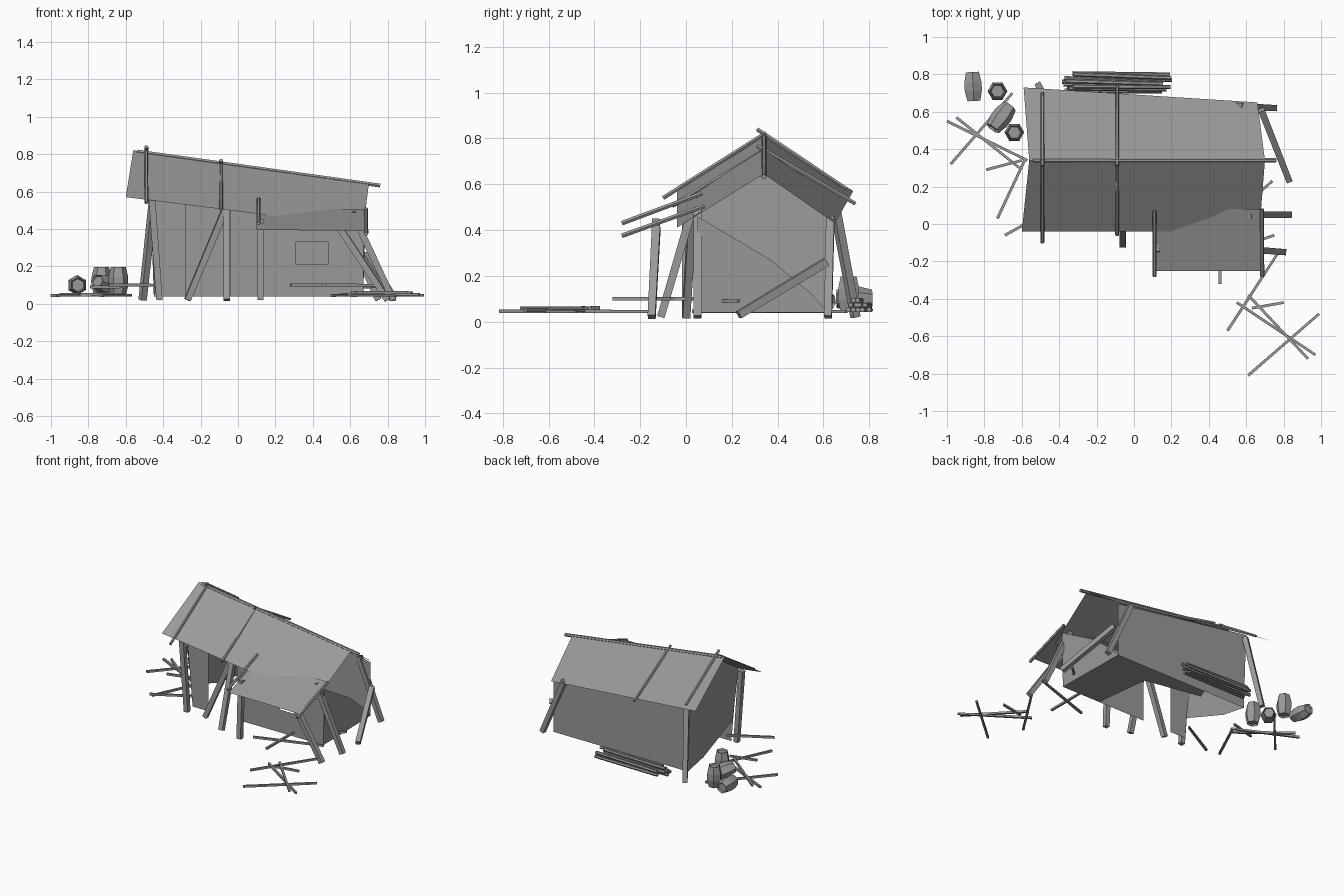
import bpy, bmesh, math, random
from mathutils import Vector, Euler

cube = bpy.data.objects.get("Cube")
if cube:
    bpy.data.objects.remove(cube)
random.seed(4)

GREY = (0.32, 0.32, 0.32, 1)
wood = bpy.data.materials.new("weathered_grey_wood")
wood.use_nodes = True
wood.diffuse_color = GREY
wood.node_tree.nodes["Principled BSDF"].inputs["Base Color"].default_value = GREY


def finish(name, bm):
    mesh = bpy.data.meshes.new(name)
    bm.to_mesh(mesh)
    bm.free()
    mesh.materials.append(wood)
    ob = bpy.data.objects.new(name, mesh)
    bpy.context.collection.objects.link(ob)
    return ob


def sheet(name, *polygons):
    """Thin board surface made of one or more polygons."""
    bm = bmesh.new()
    for pts in polygons:
        bm.faces.new([bm.verts.new(p) for p in pts])
    bmesh.ops.remove_doubles(bm, verts=bm.verts, dist=0.0001)
    return finish(name, bm)


def beam(name, a, b, width, sides=4):
    """Straight timber with the given cross-section between two points."""
    a, b = Vector(a), Vector(b)
    axis = b - a
    bm = bmesh.new()
    r = width / 2 / math.cos(math.pi / sides)
    bmesh.ops.create_cone(bm, cap_ends=True, segments=sides, radius1=r,
                          radius2=r * 0.92, depth=axis.length)
    ob = finish(name, bm)
    ob.rotation_mode = 'QUATERNION'
    turn = Euler((0, 0, math.pi / sides)).to_quaternion()
    ob.rotation_quaternion = axis.to_track_quat('Z', 'Y') @ turn
    ob.location = (a + b) / 2
    return ob


def barrel(name, loc, rot=(0, 0, 0)):
    """Six-sided bulging barrel with sunken ends."""
    profile = [(0.034, 0.012), (0.04, 0), (0.053, 0.055),
               (0.053, 0.1), (0.04, 0.155), (0.034, 0.143)]
    bm = bmesh.new()
    rings = []
    for r, z in profile:
        rings.append([bm.verts.new((r * math.cos(k * math.pi / 3),
                                    r * math.sin(k * math.pi / 3), z - 0.0775))
                      for k in range(6)])
    for low, high in zip(rings, rings[1:]):
        for k in range(6):
            j = (k + 1) % 6
            bm.faces.new((low[k], low[j], high[j], high[k]))
    bm.faces.new(rings[0][::-1])
    bm.faces.new(rings[-1])
    ob = finish(name, bm)
    ob.location = loc
    ob.rotation_euler = rot


# Sagging main roof and porch roof
ridge_l, ridge_r = (-0.56, 0.34, 0.82), (0.70, 0.34, 0.645)
sheet("roof_front_slope", [ridge_l, (-0.60, -0.04, 0.57), (0.67, -0.04, 0.41), ridge_r])
sheet("roof_back_slope", [ridge_l, ridge_r, (0.66, 0.65, 0.43), (-0.59, 0.73, 0.57)])
sheet("porch_roof", [(0.10, -0.25, 0.395), (0.69, -0.25, 0.39),
                     (0.69, 0.08, 0.505), (0.10, 0.08, 0.515)])

# Roof poles
beam("ridge_pole", (-0.54, 0.34, 0.813), (0.76, 0.34, 0.632), 0.022, 6)
for n, x, front, back, top in (("left", -0.49, (-0.10, 0.54), (0.70, 0.58), 0.825),
                               ("middle", -0.09, (-0.06, 0.505), (0.74, 0.515), 0.752)):
    beam(n + "_front_rafter", (x, *front), (x, 0.35, top), 0.018, 6)
    beam(n + "_back_rafter", (x, 0.31, top + 0.015), (x, *back), 0.018, 6)
beam("porch_left_rafter", (0.11, -0.28, 0.43), (0.11, 0.07, 0.56), 0.02, 6)
beam("porch_right_rafter", (0.685, -0.28, 0.375), (0.685, 0.08, 0.505), 0.02, 6)

# Walls
F, B, Z = 0.05, 0.62, 0.04
sheet("back_wall", [(-0.45, B, Z), (0.66, B, Z), (0.66, B, 0.44), (-0.47, B, 0.615)])
sheet("left_gable_wall", [(-0.45, B, Z), (-0.44, 0.42, 0.07), (-0.43, 0.22, 0.14),
                          (-0.42, F, 0.2), (-0.47, F, 0.6), (-0.48, 0.34, 0.79),
                          (-0.47, B, 0.615)])
sheet("right_gable_wall", [(0.67, F, Z), (0.66, B, Z), (0.66, 0.55, 0.12),
                           (0.67, 0.37, 0.27), (0.68, F, 0.46)])
sheet("front_left_wall", [(-0.41, F, Z), (-0.28, F, Z), (-0.28, F, 0.58), (-0.46, F, 0.6)])

# Front right wall with a window opening
xs, zs = (-0.04, 0.31, 0.48, 0.67), (Z, 0.21, 0.33)
panels = []
for i in range(3):
    for j in range(3):
        if (i, j) == (1, 1):
            continue
        x0, x1 = xs[i], xs[i + 1]
        z0 = zs[j]
        t0, t1 = ((zs[j + 1],) * 2 if j < 2
                  else (0.54 - 0.12 * x0, 0.54 - 0.12 * x1))
        panels.append([(x0, F, z0), (x1, F, z0), (x1, F, t1), (x0, F, t0)])
sheet("front_right_wall", *panels)

# Broken floor
sheet("floor", [(0.66, B, Z), (-0.1, B, Z), (-0.13, 0.55, Z), (0.3, 0.47, Z),
                (0.35, F, Z), (0.67, F, Z)])

# Posts and braces: top, foot
posts = {
    "front_left_post": ((-0.46, 0.0, 0.56), (-0.42, 0.0, 0.02)),
    "front_middle_post": ((-0.06, 0.03, 0.50), (-0.06, -0.11, 0.02)),
    "front_middle_brace": ((-0.07, 0.03, 0.50), (-0.27, 0.0, 0.02)),
    "porch_left_post": ((0.12, -0.13, 0.45), (0.12, -0.15, 0.02)),
    "porch_right_post": ((0.54, -0.13, 0.41), (0.80, -0.15, 0.02)),
    "front_right_post": ((0.61, 0.05, 0.49), (0.83, 0.05, 0.02)),
    "back_right_post": ((0.56, 0.63, 0.455), (0.75, 0.62, 0.02)),
    "right_gable_brace": ((0.68, 0.61, 0.26), (0.83, 0.23, 0.03)),
    "back_left_post": ((-0.45, 0.635, 0.58), (-0.51, 0.74, 0.02)),
}
for name, (top, foot) in posts.items():
    beam(name, top, foot, 0.036)

# Log pile behind the back wall
for row, count in enumerate((5, 4, 2)):
    for k in range(count):
        y = 0.71 + 0.023 * k + 0.012 * row
        z = 0.052 + 0.021 * row
        shift = random.uniform(-0.03, 0.05)
        tilt = random.uniform(0, 0.012)
        beam("stacked_log", (-0.36 + shift, y + tilt, z),
             (0.16 + shift, y - tilt, z), 0.021, 6)

# Barrels
barrel("standing_barrel_back", (-0.73, 0.71, 0.12))
barrel("standing_barrel_front", (-0.64, 0.49, 0.12))
barrel("lying_barrel", (-0.86, 0.735, 0.1), (math.pi / 2, math.pi / 6, math.radians(3)))
barrel("tipped_barrel", (-0.71, 0.57, 0.10), (math.radians(75), 0, math.radians(-37)))

# Loose sticks scattered on the ground: ends and height
sticks = [
    ((-1.0, 0.55), (-0.57, 0.34), 0.045), ((-0.98, 0.32), (-0.65, 0.70), 0.045),
    ((-0.95, 0.57), (-0.60, 0.29), 0.05), ((-0.73, 0.03), (-0.58, 0.35), 0.045),
    ((-0.79, 0.29), (-0.60, 0.34), 0.09), ((-0.69, -0.06), (-0.40, 0.10), 0.10),
    ((0.61, -0.81), (0.99, -0.48), 0.045), ((0.55, -0.42), (0.97, -0.70), 0.05),
    ((0.61, -0.38), (0.93, -0.72), 0.06), ((0.50, -0.57), (0.78, -0.14), 0.045),
    ((0.63, -0.45), (0.80, -0.42), 0.06), ((0.55, 0.06), (0.74, 0.23), 0.09),
    ((0.28, -0.22), (0.75, -0.06), 0.10), ((0.46, -0.32), (0.46, 0.0), 0.10),
]
for a, b, z in sticks:
    beam("loose_stick", (*a, z), (*b, z), 0.015)
